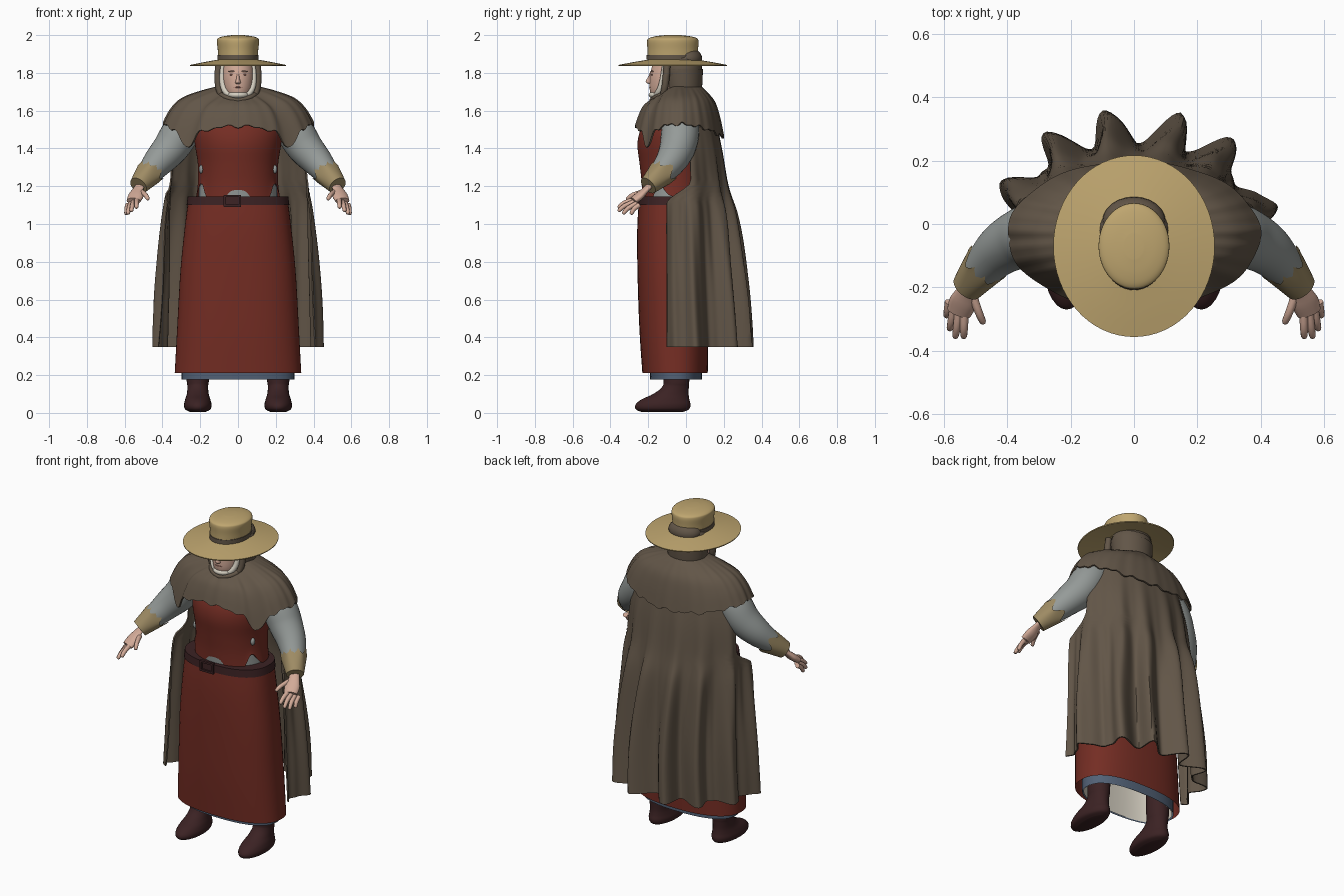
import bpy, bmesh, math
from math import sin, cos, pi, exp
from mathutils import Vector, Matrix

cube = bpy.data.objects.get("Cube")
if cube:
    bpy.data.objects.remove(cube, do_unlink=True)


def material(name, r, g, b):
    m = bpy.data.materials.new(name)
    m.use_nodes = True
    m.diffuse_color = (r, g, b, 1)
    m.node_tree.nodes["Principled BSDF"].inputs["Base Color"].default_value = (r, g, b, 1)
    return m


RED = material("rust_red", .175, .026, .017)
BROWN = material("cloak_brown", .122, .092, .064)
STRAW = material("straw", .52, .38, .16)
TAN = material("worn_tan", .35, .265, .13)
GREY = material("sleeve_grey", .3, .325, .315)
SKIN = material("skin", .64, .4, .31)
LEATHER = material("dark_leather", .044, .016, .017)
BLUE = material("petticoat_blue", .085, .12, .18)
CREAM = material("cream", .66, .62, .53)
LIP = material("lip", .4, .18, .14)


def finish(bm, name, mat, thick=0):
    bmesh.ops.recalc_face_normals(bm, faces=bm.faces)
    me = bpy.data.meshes.new(name)
    bm.to_mesh(me)
    bm.free()
    me.materials.append(mat)
    ob = bpy.data.objects.new(name, me)
    bpy.context.collection.objects.link(ob)
    bpy.ops.object.select_all(action="DESELECT")
    ob.select_set(True)
    bpy.context.view_layer.objects.active = ob
    if thick:
        mod = ob.modifiers.new("thickness", "SOLIDIFY")
        mod.thickness = thick
        bpy.ops.object.modifier_apply(modifier=mod.name)
    bpy.ops.object.shade_smooth_by_angle(angle=math.radians(45))


def spline(pts, t):
    """Smooth interpolation through a list of equal-length tuples, t in 0..1."""
    n = len(pts) - 1
    i = min(int(t * n), n - 1)
    f = t * n - i
    a, b, c, d = pts[max(i - 1, 0)], pts[i], pts[i + 1], pts[min(i + 2, n)]
    return [q + .5 * f * (r - p + f * (2 * p - 5 * q + 4 * r - s + f * (3 * (q - r) + s - p)))
            for p, q, r, s in zip(a, b, c, d)]


def surface(name, fn, nu, nv, mat, wrap=True, caps=(False, False), thick=0):
    """Grid of points fn(u, v); u runs around, v runs along."""
    bm = bmesh.new()
    cols = nu if wrap else nu + 1
    rows = [[bm.verts.new(fn(i / nu, j / nv)) for i in range(cols)] for j in range(nv + 1)]
    for lo, hi in zip(rows, rows[1:]):
        for i in range(nu):
            k = (i + 1) % cols
            bm.faces.new((lo[i], lo[k], hi[k], hi[i]))
    for row, cap in zip((rows[0], rows[-1]), caps):
        if cap:
            bm.faces.new(row)
    finish(bm, name, mat, thick)


def body(name, rings, mat, caps=(True, True), nu=40, nv=20, power=2, hem=None, x=0, thick=0):
    """Upright loft; rings are (z, centre y, half width, half depth)."""
    def fn(u, v):
        z, cy, rx, ry = spline(rings, v)
        a = 2 * pi * u
        c, s = cos(a), sin(a)
        k = (abs(c) ** power + abs(s) ** power) ** (-1 / power)
        if hem:
            z += hem(c, s) * (1 - v) ** 6
        return x + rx * c * k, cy + ry * s * k, z
    surface(name, fn, nu, nv, mat, True, caps, thick)


def tube(name, path, mat, side=1, nu=16, nv=12, caps=(True, True), jag=0, flat=1):
    """Round limb along (x, y, z, radius) points."""
    def fn(u, v):
        x, y, z, r = spline(path, v)
        p, q = (Vector(spline(path, min(max(v + d, 0), 1))[:3]) for d in (-.02, .02))
        t = (q - p).normalized()
        across = t.cross(Vector((0, 0, 1))).normalized()
        up = across.cross(t)
        a = 2 * pi * u
        o = Vector((x, y, z)) + across * r * cos(a) + up * r * flat * sin(a)
        o -= t * jag * (1 - v) ** 2 * sin(5 * a)
        return o.x * side, o.y, o.z
    surface(name, fn, nu, nv, mat, True, caps)


def ball(name, loc, size, mat, tilt=0):
    bm = bmesh.new()
    m = Matrix.Translation(loc) @ Matrix.Rotation(tilt, 4, "Y") @ Matrix.Diagonal((*size, 1))
    bmesh.ops.create_uvsphere(bm, u_segments=24, v_segments=14, radius=1, matrix=m)
    finish(bm, name, mat)


# Skirts
body("skirt", [(.21, -.058, .335, .173), (.45, -.065, .322, .182), (.75, -.075, .305, .182),
               (.98, -.08, .282, .178), (1.14, -.08, .262, .168)],
     RED, (False, True), nu=48, power=2.4)
body("petticoat", [(.178, -.053, .298, .138), (.4, -.055, .298, .142)], BLUE, (False, False), nv=2, power=2.4)
body("petticoat_lining", [(.182, -.053, .291, .131), (.6, -.06, .28, .131)], CREAM, (False, True), nv=4, power=2.4)

# Boots
for side, label in ((1, "left"), (-1, "right")):
    body(label + "_boot", [(.005, -.125, .04, .11), (.018, -.125, .066, .14), (.042, -.122, .073, .146),
                           (.07, -.11, .067, .128), (.1, -.08, .058, .094), (.14, -.055, .055, .07),
                           (.2, -.05, .06, .068), (.5, -.05, .065, .07)],
         LEATHER, x=.213 * side, nu=28, nv=35)

# Torso and belt
body("shirt", [(1.1, -.06, .212, .165), (1.3, -.06, .203, .177), (1.5, -.055, .22, .165)], GREY)
body("bodice", [(1.13, -.06, .222, .173), (1.22, -.06, .212, .176), (1.32, -.06, .213, .186),
                (1.42, -.06, .228, .197), (1.5, -.055, .232, .185), (1.58, -.05, .2, .14)],
     RED, (False, True), nu=96,
     hem=lambda c, s: (s < 0) * (.05 * exp(-(c / .28) ** 4) + .09 * exp(-((abs(c) - .88) / .09) ** 2)))
body("belt", [(1.1, -.08, .272, .176), (1.145, -.08, .266, .174)], LEATHER, nv=2, nu=48, power=2.4)
bm = bmesh.new()
for dx, dz, w, h in ((0, .026, .09, .012), (0, -.026, .09, .012), (.04, 0, .012, .06), (-.04, 0, .012, .06)):
    bmesh.ops.create_cube(bm, size=1, matrix=Matrix.Translation((-.03 + dx, -.257, 1.122 + dz))
                          @ Matrix.Diagonal((w, .016, h, 1)))
finish(bm, "belt_buckle", LEATHER)

# Sleeves, cuffs and hands
for side, label in ((1, "left"), (-1, "right")):
    ball(label + "_bodice_tear", (.195 * side, -.135, 1.29), (.012, .014, .022), GREY)
    tube(label + "_sleeve", [(.24, -.02, 1.57, .085), (.3, -.03, 1.49, .1), (.355, -.045, 1.405, .095),
                             (.425, -.085, 1.325, .08), (.5, -.165, 1.235, .055)], GREY, side, 24, 20)
    tube(label + "_cuff", [(.462, -.12, 1.277, .073), (.495, -.16, 1.24, .062), (.527, -.2, 1.203, .05)],
         TAN, side, 40, 6, (False, True), .026)
    tube(label + "_palm", [(.51, -.18, 1.22, .027), (.528, -.21, 1.185, .03), (.54, -.245, 1.15, .043),
                           (.553, -.28, 1.122, .039)], SKIN, side, flat=.5)
    tips = ((.475, -.315, 1.13), (.538, -.36, 1.085), (.565, -.36, 1.067), (.583, -.335, 1.053), (.593, -.292, 1.05))
    for i, (x, y, z) in enumerate(tips):
        base = Vector((.51, -.225, 1.17)) if i == 0 else Vector((.52 + .016 * i, -.29 + .011 * i, 1.137 - .009 * i))
        tip = Vector((x, y, z))
        mid = base.lerp(tip, .55) + Vector((0, -.004, .007))
        near = mid.lerp(tip, .85)
        tube(f"{label}_{'thumb' if i == 0 else 'finger_' + str(i)}",
             [(*base, .014), (*mid, .0125), (*near, .01), (*tip, .003)], SKIN, side, 10, 9)


# Pleated cloak, open at the front and cut back behind the arms
CLOAK = [(.35, .425, .345, .16), (.6, .418, .332, .15), (.85, .405, .31, .125), (1.05, .392, .285, .09),
         (1.2, .376, .25, .045), (1.4, .355, .22, .02), (1.62, .29, .175, 0)]
PLEATS = [-50, -20, 13, 51, 73, 101, 125, 156, 187, 217]


def pleat(angle):
    """Height of the fold, 1 on each pleat ridge and -1 between ridges."""
    lo, hi = next((p, q) for p, q in zip(PLEATS, PLEATS[1:]) if angle < q)
    return 2 * ((1 + cos(2 * pi * (angle - lo) / (hi - lo))) / 2) ** 1.4 - 1


def cloak_point(u, v):
    z, rx, ry, amp = spline(CLOAK, v)
    rise = min(max((z - 1.11) / .12, 0), 1)
    edge = -math.asin(.07 / ry)
    start = edge + (math.radians(13) - edge) * rise * rise * (3 - 2 * rise)
    a = start + (pi - 2 * start) * u
    m = 1 + amp * pleat(math.degrees(a + .03 * sin(5 * (z - .35)))) * (.4 + .6 * max(sin(a), 0))
    m += .012 * sin(31 * a + 3 * z) * (amp / .15)
    return rx * m * cos(a), -.03 + ry * m * sin(a), z


surface("cloak", cloak_point, 140, 40, BROWN, wrap=False, thick=.008)

# Shoulder cape with a ragged hem hanging lower in front of the armpits
CAPE = [(.105, .115, 0), (.2, .15, .13), (.3, .19, .33), (.36, .215, .63), (.4, .235, 1)]


def cape_point(u, v):
    rx, ry, h = spline(CAPE, v)
    a = 2 * pi * u
    c, s = cos(a), sin(a)
    neck = 1.73 - .05 * max(0, -s) ** 2
    hem = 1.495 + .035 * cos(2 * a) + .06 * max(0, -s) ** 8 + .006 * sin(17 * a) + .006 * sin(29 * a)
    hem -= .09 * exp(-((abs(c) - .68) / .12) ** 2) * (s < 0)
    fold = 1 + .008 * v * v * sin(9 * a + 1)
    return rx * fold * c, -.035 + ry * fold * s, neck + (hem - neck) * h


surface("shoulder_cape", cape_point, 140, 18, BROWN, thick=.008)
body("collar", [(1.64, -.06, .105, .105), (1.68, -.06, .1, .108), (1.692, -.05, .085, .1)], CREAM, nv=6)
tube("neck_scarf", [(-.105, -.09, 1.7, .012), (-.07, -.155, 1.672, .014), (0, -.182, 1.655, .012),
                    (.07, -.155, 1.672, .014), (.105, -.09, 1.7, .012)], BROWN, nv=24)

# Head
body("head", [(1.6, -.05, .065, .065), (1.655, -.095, .055, .075), (1.7, -.098, .073, .092),
              (1.75, -.095, .083, .098), (1.8, -.09, .085, .098), (1.87, -.08, .08, .09)], SKIN)
ball("coif", (0, -.022, 1.815), (.122, .108, .118), BROWN)
body("coif_neck", [(1.64, -.01, .1, .085), (1.72, -.015, .115, .1), (1.82, -.02, .122, .11)], BROWN, nv=8)
body("nose", [(1.742, -.19, .011, .008), (1.75, -.192, .015, .021), (1.765, -.19, .01, .019),
              (1.785, -.187, .007, .01), (1.81, -.18, .008, .008)], SKIN, nu=16, nv=12)
ball("mouth", (0, -.188, 1.724), (.024, .007, .004), LIP)
ball("beard", (0, -.142, 1.683), (.06, .056, .025), CREAM)
for side, label in ((1, "left"), (-1, "right")):
    ball(label + "_eye", (.033 * side, -.18, 1.79), (.012, .004, .004), LIP)
    ball(label + "_brow", (.034 * side, -.178, 1.808), (.02, .008, .004), SKIN, .1 * side)
    tube(label + "_whiskers", [(.08, -.115, 1.85, .01), (.084, -.122, 1.78, .014), (.077, -.133, 1.725, .016),
                               (.055, -.15, 1.69, .017), (.02, -.165, 1.675, .014)], CREAM, side)
    tube(label + "_hair_lock", [(.1, -.1, 1.86, .018), (.106, -.105, 1.78, .019), (.1, -.115, 1.71, .017),
                                (.08, -.135, 1.665, .01)], BROWN, side)

# Straw hat
body("hat_brim", [(1.842, -.07, .255, .287), (1.855, -.07, .19, .22), (1.866, -.07, .13, .155),
                  (1.872, -.07, .095, .12)], STRAW, (False, False), nu=64, nv=9, thick=.006)
body("hat_crown", [(1.862, -.07, .104, .134), (1.92, -.07, .107, .134), (1.968, -.07, .112, .136),
                   (1.984, -.07, .105, .126), (1.994, -.07, .075, .09), (2, -.07, .03, .04)],
     STRAW, (True, True), nu=48, nv=30)
body("hat_band", [(1.87, -.07, .109, .139), (1.895, -.07, .109, .138)], BROWN, nu=48, nv=2)
ball("coif_back_bulge", (0, .008, 1.875), (.1, .078, .06), BROWN)
